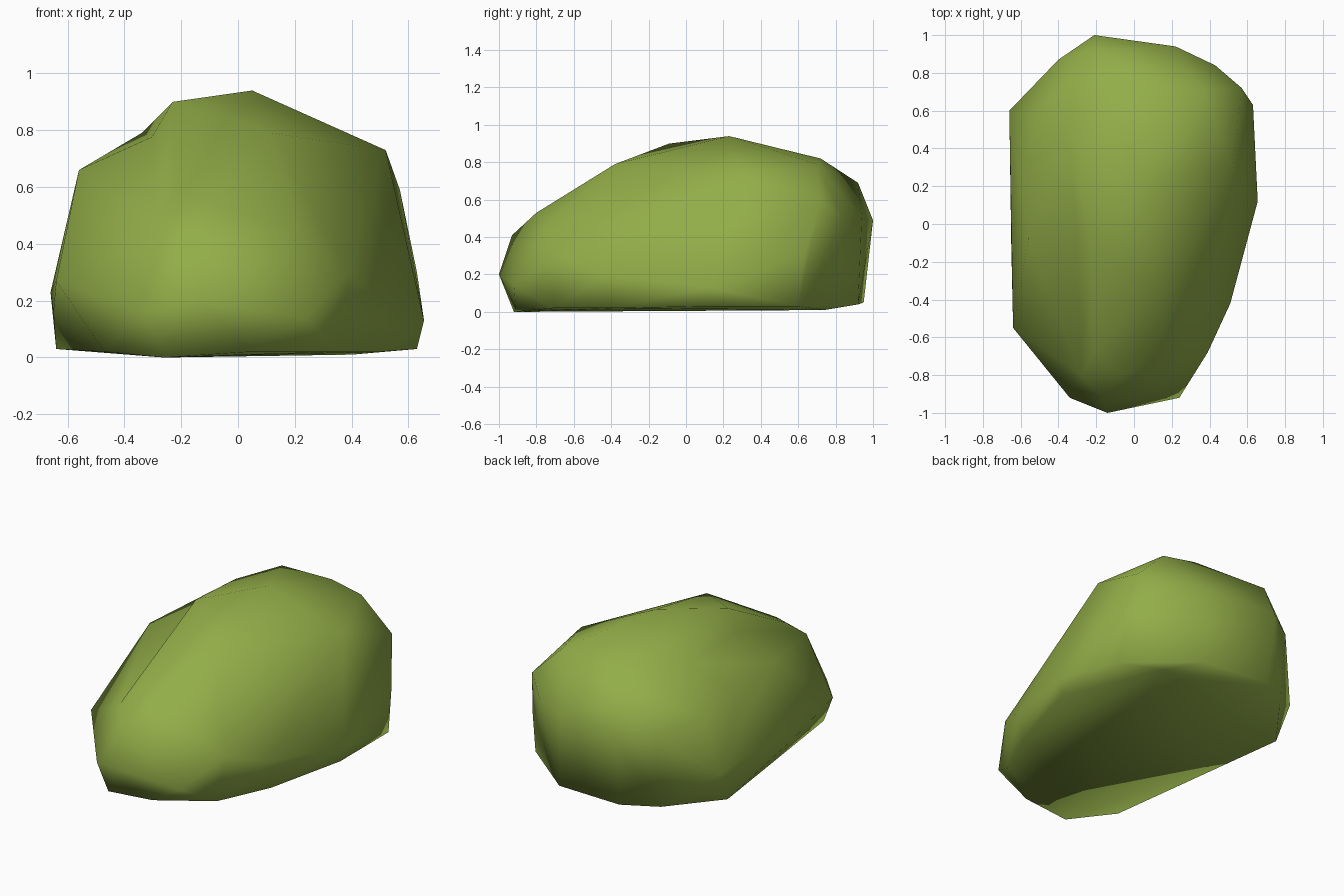
import bpy, bmesh
from mathutils import Vector

if "Cube" in bpy.data.objects:
    bpy.data.objects.remove(bpy.data.objects["Cube"])

# Boulder contours, bottom to top
FOOT = [(-.26, -.92, 0), (.04, -.91, .02), (.35, -.71, .02), (.5, -.38, .02), (.63, .12, .03),
        (.63, .6, .03), (.4, .74, .01), (.24, .92, .04), (-.2, .95, .05), (-.4, .82, .04),
        (-.64, .5, .03), (-.47, -.7, .02)]
WAIST = [(-.64, -.55, .27), (-.65, -.1, .16), (-.34, -.92, .16), (-.14, -1, .2), (.24, -.92, .14),
         (.39, -.68, .3), (.51, -.42, .2), (.655, .12, .13), (.63, .63, .3),
         (.57, .72, .59), (.43, .84, .5), (.22, .94, .5), (-.21, 1, .49),
         (-.4, .87, .48), (-.66, .6, .23)]
CROWN = [(-.16, -.93, .41), (-.07, -.8, .53), (.2, -.75, .45), (.12, -.38, .79),
         (.52, .3, .73), (.37, .7, .79), (.15, .72, .82), (-.2, .92, .69)]
# The raised ridge and the lower left shoulder, with a step between them
RIDGE = [(-.22, -.68, .58), (-.23, -.09, .9), (.05, .23, .94), (-.19, .71, .82), (-.34, .46, .79)]
SHOULDER = [(-.28, -.8, .48), (-.56, -.08, .66), (-.57, .32, .6), (-.52, .58, .56)]

bm = bmesh.new()
for p in FOOT + WAIST + CROWN + RIDGE + SHOULDER:
    bm.verts.new(p)
bmesh.ops.convex_hull(bm, input=bm.verts[:])


def find_edge(a, b):
    """The edge joining two listed points, if there is one."""
    for e in bm.edges:
        p, q = (v.co for v in e.verts)
        if min((p - a).length + (q - b).length, (p - b).length + (q - a).length) < .001:
            return e


# Step: split the edges running from the ridge to the shoulder and sink the new points
for r in map(Vector, RIDGE[:2]):
    for s in map(Vector, SHOULDER[1:] + WAIST[:1]):
        edge = find_edge(r, s)
        if edge:
            mid = (r + s) / 2
            bmesh.ops.subdivide_edges(bm, edges=[edge], cuts=1)
            for v in bm.verts:
                if (v.co - mid).length < .001:
                    v.co = r.lerp(s, .22) - Vector((0, 0, .07))
            bmesh.ops.triangulate(bm, faces=[f for f in bm.faces if len(f.verts) > 3])
bmesh.ops.delete(bm, geom=[v for v in bm.verts if not v.link_faces], context='VERTS')
bmesh.ops.recalc_face_normals(bm, faces=bm.faces[:])
for f in bm.faces:
    f.smooth = True

mesh = bpy.data.meshes.new("boulder")
bm.to_mesh(mesh)
bm.free()
mat = bpy.data.materials.new("moss green")
mat.diffuse_color = (.29, .42, .065, 1)
mat.use_nodes = True
mat.node_tree.nodes["Principled BSDF"].inputs["Base Color"].default_value = mat.diffuse_color
mesh.materials.append(mat)
bpy.context.collection.objects.link(bpy.data.objects.new("boulder", mesh))
